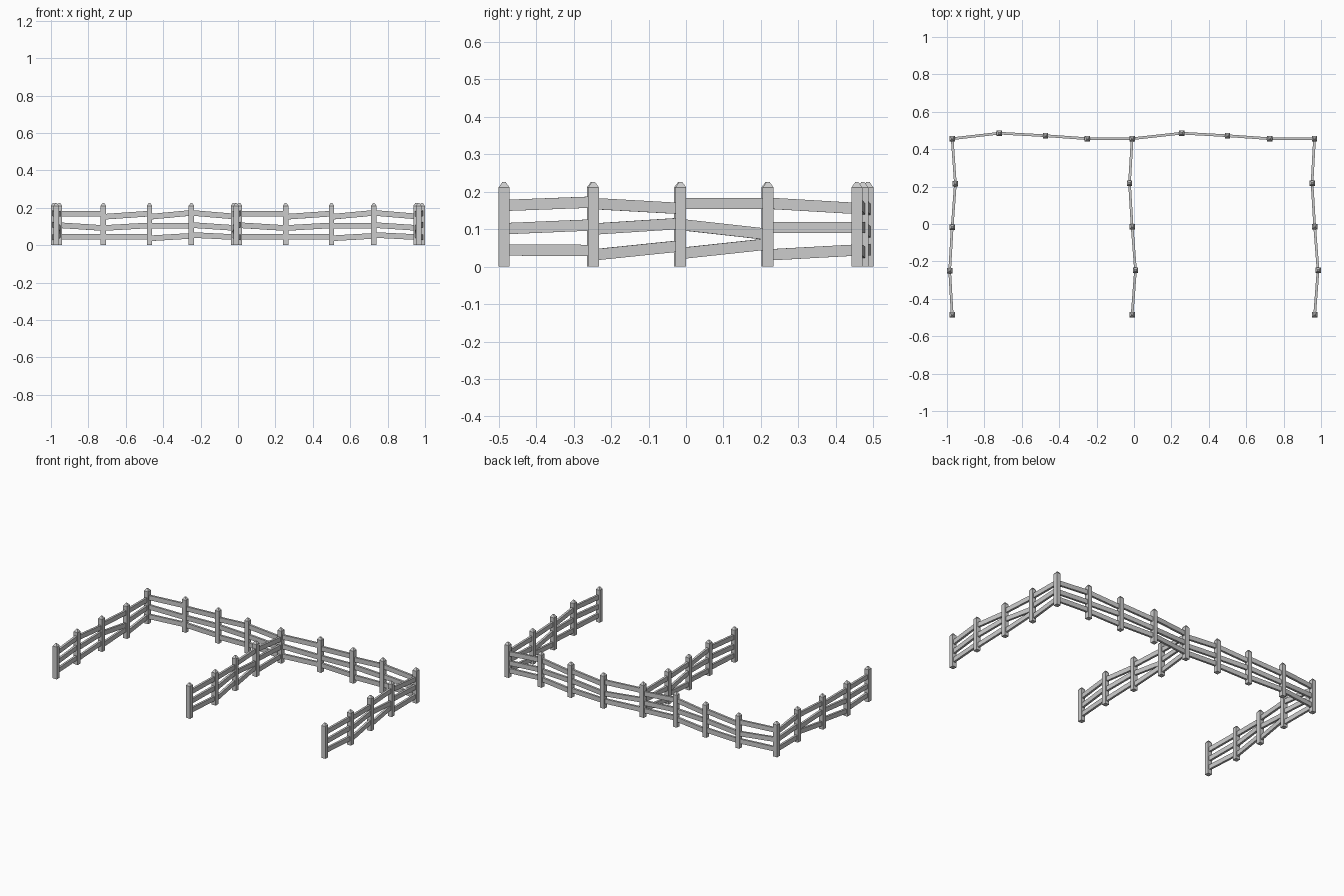
import bpy, bmesh
from mathutils import Vector

if "Cube" in bpy.data.objects:
    bpy.data.objects.remove(bpy.data.objects["Cube"])

POST_HALF, POST_TOP, SHOULDER = 0.0145, 0.226, 0.211
RAIL_H, RAIL_T = 0.030, 0.014


def make_object(name, bm):
    bmesh.ops.recalc_face_normals(bm, faces=bm.faces)
    mesh = bpy.data.meshes.new(name)
    bm.to_mesh(mesh)
    bm.free()
    obj = bpy.data.objects.new(name, mesh)
    bpy.context.collection.objects.link(obj)


def loft(bm, rings):
    # Closed solid through a stack of four-sided rings
    vs = [[bm.verts.new(p) for p in r] for r in rings]
    bm.faces.new(vs[0])
    bm.faces.new(vs[-1])
    for a, b in zip(vs, vs[1:]):
        for i in range(4):
            j = (i + 1) % 4
            bm.faces.new((a[i], a[j], b[j], b[i]))


def post(x, y):
    # Square post with a bevelled cap
    bm = bmesh.new()
    rings = []
    for h, z in ((POST_HALF, 0), (POST_HALF, SHOULDER), (0.004, POST_TOP)):
        rings.append([(x + sx * h, y + sy * h, z)
                      for sx, sy in ((-1, -1), (1, -1), (1, 1), (-1, 1))])
    loft(bm, rings)
    make_object("fence_post", bm)


def rail(a, b, za, zb):
    # Slanted plank between two neighbouring posts
    a, b = Vector((*a, za)), Vector((*b, zb))
    d = b - a
    side = Vector((-d.y, d.x, 0)).normalized() * RAIL_T / 2
    up = Vector((0, 0, RAIL_H / 2))
    bm = bmesh.new()
    loft(bm, [[p - side - up, p + side - up, p + side + up, p - side + up]
              for p in (a, b)])
    make_object("fence_rail", bm)


def run(points, heights):
    for a, b, rails in zip(points, points[1:], heights):
        for za, zb in rails:
            rail(a, b, za, zb)


# Plan positions of the posts
BACK_Y = (0.456, 0.4855, 0.472, 0.456)
back_x = (-0.972, -0.72, -0.473, -0.249, -0.01, 0.255, 0.5, 0.726, 0.965)
back = [(x, BACK_Y[i % 4]) for i, x in enumerate(back_x)]
mid_offsets = ((-0.014, 0.219), (0, -0.014), (0.018, -0.247), (0, -0.4855))
middle = [back[4]] + [(-0.01 + dx, y) for dx, y in mid_offsets]
right = [back[8]] + [(0.966 + dx, y) for dx, y in mid_offsets]
left = [back[0], (-0.955, 0.216), (-0.972, -0.017), (-0.9855, -0.25), (-0.972, -0.4855)]

# Rail centre heights at both ends of each bay
back_rails = [
    ((0.169, 0.168), (0.108, 0.092), (0.045, 0.045)),
    ((0.152, 0.169), (0.092, 0.106), (0.045, 0.045)),
    ((0.152, 0.173), (0.104, 0.104), (0.037, 0.050)),
    ((0.173, 0.153), (0.108, 0.092), (0.055, 0.043)),
]
arm_rails = [
    ((0.155, 0.169), (0.104, 0.104), (0.044, 0.031)),
    ((0.168, 0.168), (0.086, 0.112), (0.060, 0.035)),
    ((0.155, 0.168), (0.115, 0.100), (0.055, 0.031)),
    ((0.172, 0.163), (0.111, 0.101), (0.043, 0.044)),
]

# Posts, each shared corner built once
for x, y in back + left[1:] + middle[1:] + right[1:]:
    post(x, y)

# Back run repeats its four bays twice; three arms share one pattern
run(back, back_rails * 2)
for arm in (left, middle, right):
    run(arm, arm_rails)
